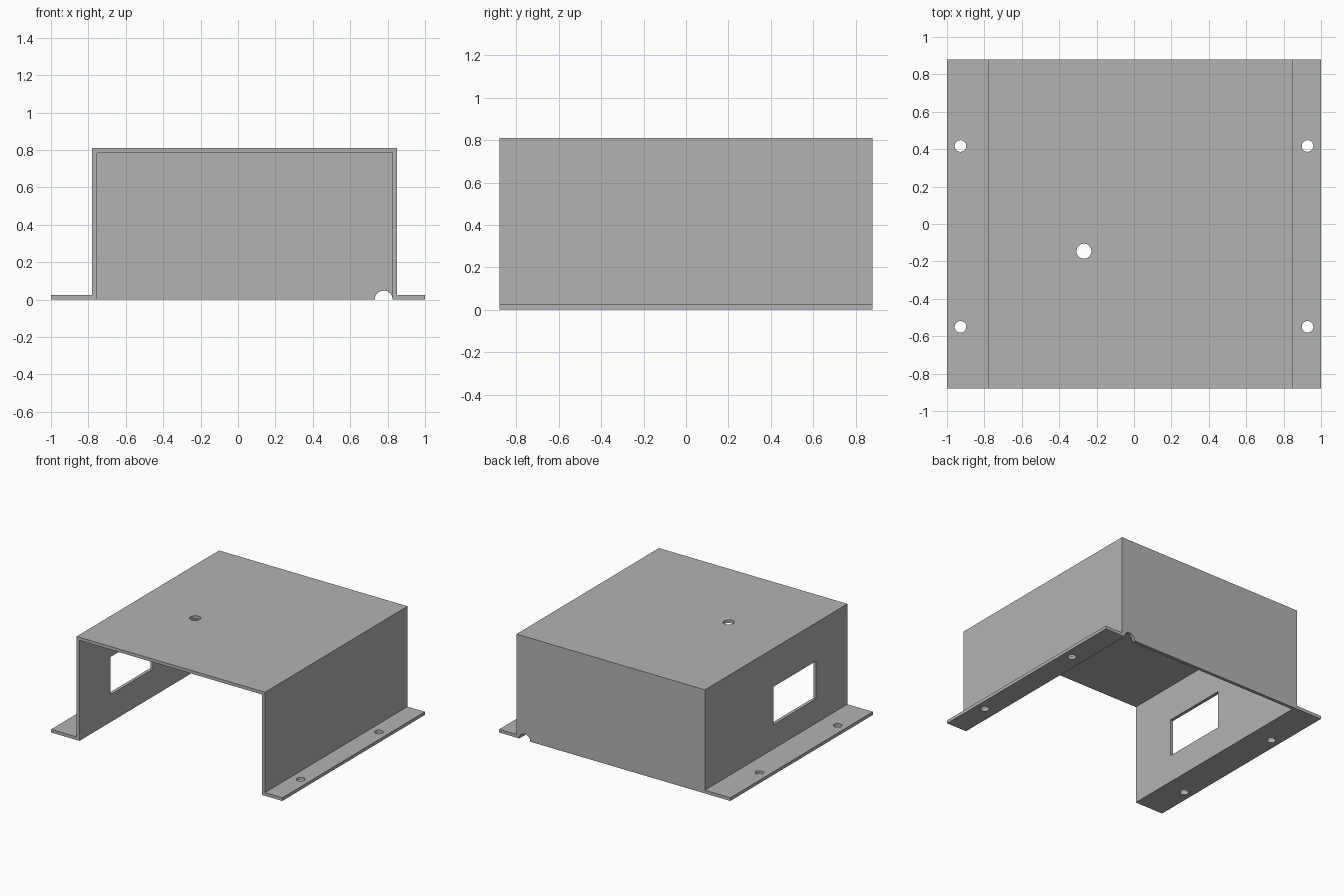
import bpy
import bmesh
import math
from mathutils import Matrix

if "Cube" in bpy.data.objects:
    bpy.data.objects.remove(bpy.data.objects["Cube"], do_unlink=True)

# Main dimensions
T = 0.025                       # sheet thickness
HEIGHT = 0.81
DEPTH = 0.88                    # half depth
WALL_L, WALL_R = -0.78, 0.85    # outer faces of the side walls

# Single sheet metal colour
metal = bpy.data.materials.new("grey metal")
metal.use_nodes = True
grey = (0.45, 0.45, 0.45, 1)
metal.diffuse_color = grey
metal.node_tree.nodes["Principled BSDF"].inputs["Base Color"].default_value = grey


def make_object(name, bm):
    bmesh.ops.recalc_face_normals(bm, faces=bm.faces)
    mesh = bpy.data.meshes.new(name)
    bm.to_mesh(mesh)
    bm.free()
    mesh.materials.append(metal)
    obj = bpy.data.objects.new(name, mesh)
    bpy.context.collection.objects.link(obj)
    return obj


def box(name, low, high):
    bm = bmesh.new()
    size = [b - a for a, b in zip(low, high)]
    middle = [(a + b) / 2 for a, b in zip(low, high)]
    bmesh.ops.create_cube(bm, size=1, matrix=Matrix.Translation(middle) @ Matrix.Diagonal((*size, 1)))
    return make_object(name, bm)


def cylinder(name, center, radius, length, along_y=False):
    bm = bmesh.new()
    turn = Matrix.Rotation(math.pi / 2 if along_y else 0, 4, 'X')
    bmesh.ops.create_cone(bm, cap_ends=True, segments=40, radius1=radius, radius2=radius,
                          depth=length, matrix=Matrix.Translation(center) @ turn)
    return make_object(name, bm)


# Hat-shaped section with side flanges, extruded front to back
section = [(-1, 0), (1, 0), (1, T), (WALL_R, T), (WALL_R, HEIGHT),
           (WALL_L, HEIGHT), (WALL_L, T), (-1, T)]
bm = bmesh.new()
face = bm.faces.new([bm.verts.new((x, -DEPTH, z)) for x, z in section])
extruded = bmesh.ops.extrude_face_region(bm, geom=[face])["geom"]
bmesh.ops.translate(bm, vec=(0, 2 * DEPTH, 0),
                    verts=[v for v in extruded if isinstance(v, bmesh.types.BMVert)])
cover = make_object("cover", bm)

# Cavity open at the front and bottom, side window, top hole, cable notch
cutters = [
    box("cavity_cutter", (WALL_L + T, -1.2, -0.2), (WALL_R - T, DEPTH - T, HEIGHT - T)),
    box("window_cutter", (WALL_L - 0.1, -0.495, 0.215), (WALL_L + 0.1, 0.03, 0.51)),
    cylinder("top_hole_cutter", (-0.268, -0.145, HEIGHT), 0.04, 0.2),
    cylinder("notch_cutter", (0.779, DEPTH, 0), 0.048, 0.1, along_y=True),
]
# Screw holes in both flanges
for x in (-0.928, 0.928):
    for y in (-0.55, 0.417):
        cutters.append(cylinder("screw_hole_cutter", (x, y, 0), 0.031, 0.2))

# Cut every opening, then remove the cutters
bpy.ops.object.select_all(action='DESELECT')
bpy.context.view_layer.objects.active = cover
cover.select_set(True)
for cutter in cutters:
    cutter.hide_render = True
    cut = cover.modifiers.new("cut", 'BOOLEAN')
    cut.operation = 'DIFFERENCE'
    cut.solver = 'EXACT'
    cut.object = cutter
    bpy.ops.object.modifier_apply(modifier=cut.name)
    bpy.data.objects.remove(cutter, do_unlink=True)

# Round holes shade smooth, sheet edges stay sharp
bpy.ops.object.shade_smooth_by_angle(angle=math.radians(30))
